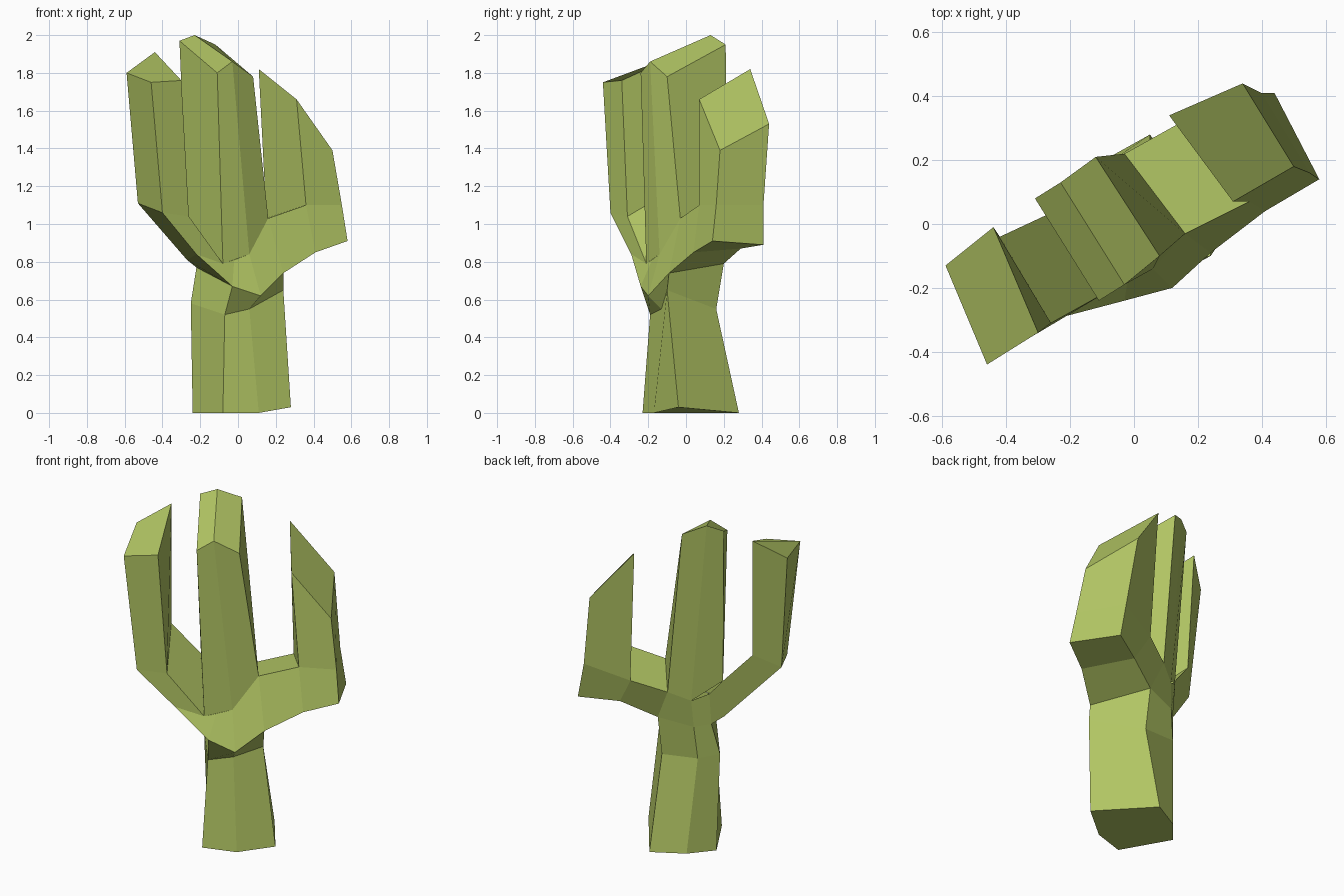
import bpy
import bmesh

default_cube = bpy.data.objects.get("Cube")
if default_cube:
    bpy.data.objects.remove(default_cube, do_unlink=True)

# Single flat cactus colour
GREEN = (0.445, 0.565, 0.127, 1.0)
material = bpy.data.materials.new("cactus_green")
material.use_nodes = True
material.diffuse_color = GREEN
material.node_tree.nodes["Principled BSDF"].inputs["Base Color"].default_value = GREEN


def loft(name, rings, cap_start=False, cap_end=False):
    """Skin a series of matching cross-sections into one flat-shaded part."""
    bm = bmesh.new()
    loops = [[bm.verts.new(point) for point in ring] for ring in rings]
    for lower, upper in zip(loops, loops[1:]):
        count = len(lower)
        for i in range(count):
            j = (i + 1) % count
            bm.faces.new((lower[i], lower[j], upper[j], upper[i]))
    if cap_start:
        bm.faces.new(reversed(loops[0]))
    if cap_end:
        bm.faces.new(loops[-1])
    mesh = bpy.data.meshes.new(name)
    bm.to_mesh(mesh)
    bm.free()
    mesh.materials.append(material)
    part = bpy.data.objects.new(name, mesh)
    bpy.context.collection.objects.link(part)
    return part


# Cross-sections of the branching fork, ordered from one arm to the other.
# Each one runs: front lower, front upper, back upper, back lower.
right_elbow = [(-.40, -.40, 1.06), (-.26, -.31, 1.04), (-.42, -.04, 1.2), (-.53, -.16, 1.11)]
right_crook = [(-.22, -.29, .84), (-.08, -.21, .79), (-.27, .03, 1.03), (-.27, .02, .81)]
trunk_right = [(-.03, -.24, .67), (-.02, -.18, .81), (-.22, .09, .96), (-.22, .07, .77)]
trunk_middle = [(.12, -.20, .62), (.06, -.14, .84), (-.14, .15, .92), (-.15, .14, .76)]
trunk_left = [(.24, -.09, .74), (.16, -.03, 1.03), (-.03, .22, .97), (.05, .20, .79)]
left_crook = [(.41, .04, .85), (.36, .07, 1.10), (.15, .32, 1.03), (.24, .29, .87)]
left_elbow = [(.58, .14, .91), (.55, .16, 1.10), (.40, .41, 1.10), (.44, .41, .89)]

FRONT_LOW, FRONT_HIGH, BACK_HIGH, BACK_LOW = range(4)


def rim(sections, front, back):
    """Ring along the front of the sections and back again behind them."""
    return [s[front] for s in sections] + [s[back] for s in reversed(sections)]


# Fork joining both arms to the trunk; the open start meets the right arm
fork_sections = [right_elbow, right_crook, trunk_right, trunk_middle,
                 trunk_left, left_crook, left_elbow]
loft("fork", fork_sections, cap_end=True)

# Trunk: wide foot, narrow waist, flaring into the fork
foot = [(-.08, -.23, 0), (.11, -.17, 0), (.28, -.04, .03),
        (.05, .28, 0), (-.13, .18, 0), (-.24, .05, 0)]
waist = [(-.07, -.19, .52), (.06, -.13, .55), (.24, -.10, .65),
         (.05, .16, .55), (-.17, .13, .57), (-.25, .03, .58)]
shoulder = rim([trunk_right, trunk_middle, trunk_left], FRONT_LOW, BACK_LOW)
loft("trunk", [foot, waist, shoulder], cap_start=True)

# Tall central column with a ridged top
column_base = rim([right_crook, trunk_middle, trunk_left], FRONT_HIGH, BACK_HIGH)
column_top = [(-.11, -.24, 1.80), (-.03, -.19, 1.86), (.08, -.10, 1.78),
              (-.12, .21, 1.95), (-.23, .13, 2), (-.31, .08, 1.97)]
column = loft("central_column", [column_base, column_top])

# The column roof is two slopes meeting on the ridge
bm = bmesh.new()
bm.from_mesh(column.data)
bm.verts.ensure_lookup_table()
a, b, c, d, e, f = bm.verts[len(column_base):]
bm.faces.new((a, b, e, f))
bm.faces.new((b, c, d, e))
bm.to_mesh(column.data)
bm.free()

# Right arm rises straight out of its elbow
right_tip = [(-.46, -.44, 1.75), (-.30, -.34, 1.76), (-.44, -.01, 1.91), (-.59, -.13, 1.80)]
loft("right_arm", [right_elbow, right_tip], cap_end=True)

# Left arm leans inward and ends in a steep slanted cut
left_base = rim([left_crook, left_elbow], FRONT_HIGH, BACK_HIGH)
left_tip = [(.31, .07, 1.66), (.50, .18, 1.39), (.34, .44, 1.53), (.11, .34, 1.82)]
loft("left_arm", [left_base, left_tip], cap_end=True)

# Consistent outward normals and flat shading on every part
for name in ("fork", "trunk", "central_column", "right_arm", "left_arm"):
    mesh = bpy.data.objects[name].data
    for polygon in mesh.polygons:
        polygon.use_smooth = False
    if name == "fork":
        mesh.flip_normals()
    mesh.update()
